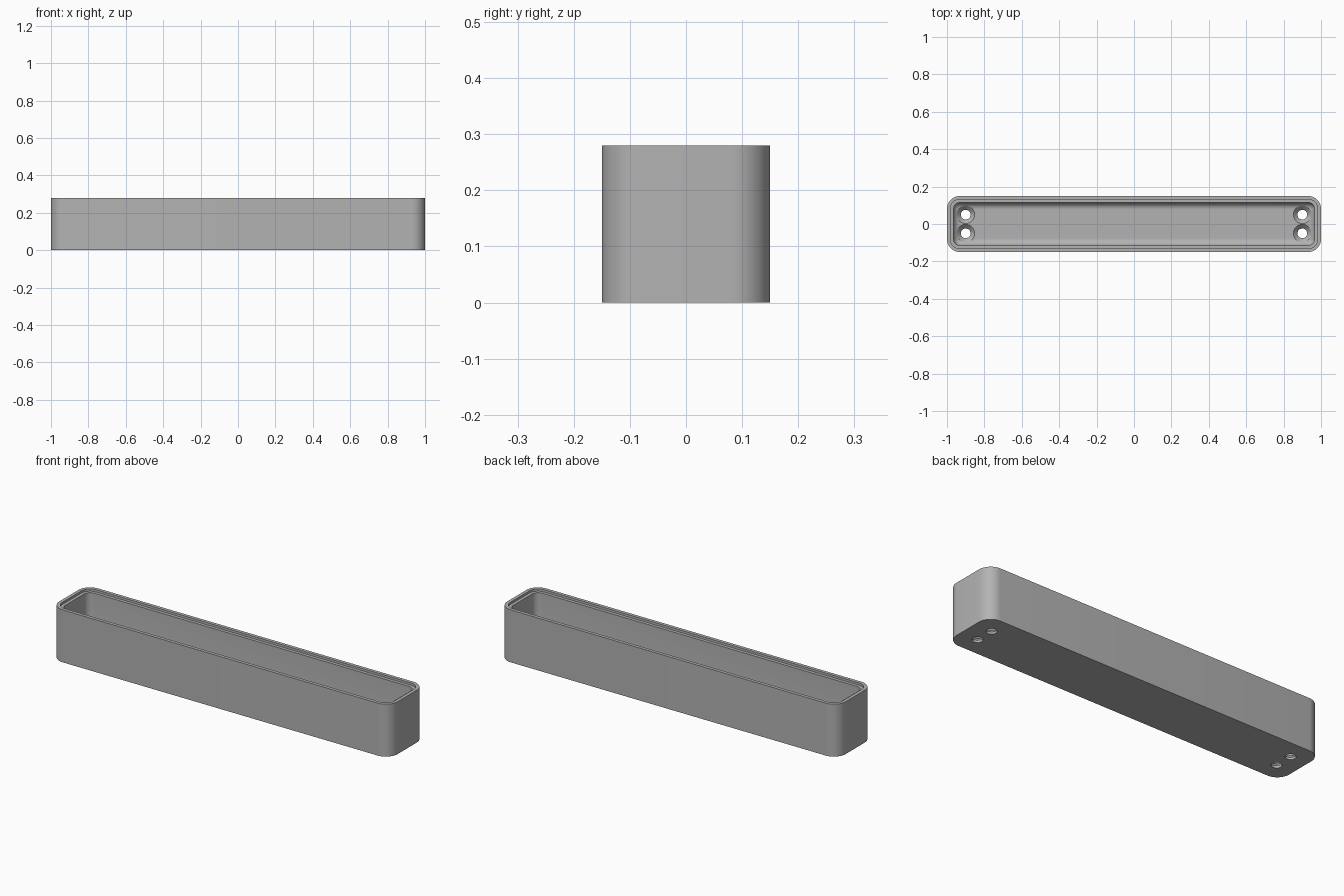
import bpy, bmesh, math

if "Cube" in bpy.data.objects:
    bpy.data.objects.remove(bpy.data.objects["Cube"], do_unlink=True)

LENGTH, WIDTH, HEIGHT, CORNER = 2.0, 0.3, 0.28, 0.07
WALL, FLOOR, FILLET = 0.035, 0.035, 0.035
RIM, LEDGE = 0.018, 0.012

grey = bpy.data.materials.new("plain grey")
grey.use_nodes = True
colour = (0.45, 0.45, 0.45, 1)
grey.diffuse_color = colour
grey.node_tree.nodes["Principled BSDF"].inputs["Base Color"].default_value = colour


def rounded_outline(inset, steps=10):
    """Rounded rectangle, shrunk evenly by inset."""
    r = max(CORNER - inset, 0.008)
    cx, cy = LENGTH / 2 - inset - r, WIDTH / 2 - inset - r
    points = []
    for q, (sx, sy) in enumerate([(1, 1), (-1, 1), (-1, -1), (1, -1)]):
        for i in range(steps + 1):
            a = (q + i / steps) * math.pi / 2
            points.append((sx * cx + r * math.cos(a), sy * cy + r * math.sin(a)))
    return points


def loft(name, rings):
    """Closed solid through rings of points."""
    bm = bmesh.new()
    loops = [[bm.verts.new(p) for p in ring] for ring in rings]
    for a, b in zip(loops, loops[1:]):
        for i in range(len(a)):
            j = (i + 1) % len(a)
            bm.faces.new((a[i], a[j], b[j], b[i]))
    bm.faces.new(loops[0][::-1])
    bm.faces.new(loops[-1])
    bmesh.ops.recalc_face_normals(bm, faces=bm.faces)
    mesh = bpy.data.meshes.new(name)
    bm.to_mesh(mesh)
    bm.free()
    mesh.materials.append(grey)
    obj = bpy.data.objects.new(name, mesh)
    bpy.context.collection.objects.link(obj)
    return obj


# Tray section: outer wall, rim, stepped ledge, inner wall, floor fillet
section = [(0, 0), (0, HEIGHT), (RIM, HEIGHT), (RIM, HEIGHT - LEDGE),
           (WALL, HEIGHT - LEDGE)]
for i in range(7):
    a = i / 6 * math.pi / 2
    section.append((WALL + FILLET * (1 - math.cos(a)),
                    FLOOR + FILLET * (1 - math.sin(a))))
tray = loft("tray", [[(x, y, z) for x, y in rounded_outline(d)]
                     for d, z in section])

# Countersunk screw holes at both ends
hole_profile = [(0.026, -0.02), (0.026, 0.012), (0.048, FLOOR), (0.048, 0.08)]
for sx in (-1, 1):
    for sy in (-1, 1):
        rings = [[(sx * 0.9 + r * math.cos(k * math.pi / 16),
                   sy * 0.05 + r * math.sin(k * math.pi / 16), z)
                  for k in range(32)] for r, z in hole_profile]
        cutter = loft("hole_cutter", rings)
        mod = tray.modifiers.new("screw hole", "BOOLEAN")
        mod.operation, mod.solver, mod.object = "DIFFERENCE", "EXACT", cutter
        bpy.context.view_layer.objects.active = tray
        bpy.ops.object.modifier_apply(modifier=mod.name)
        bpy.data.objects.remove(cutter, do_unlink=True)

# Smooth corners, crisp edges
bpy.ops.object.select_all(action="DESELECT")
tray.select_set(True)
bpy.context.view_layer.objects.active = tray
bpy.ops.object.shade_smooth_by_angle(angle=math.radians(30))
